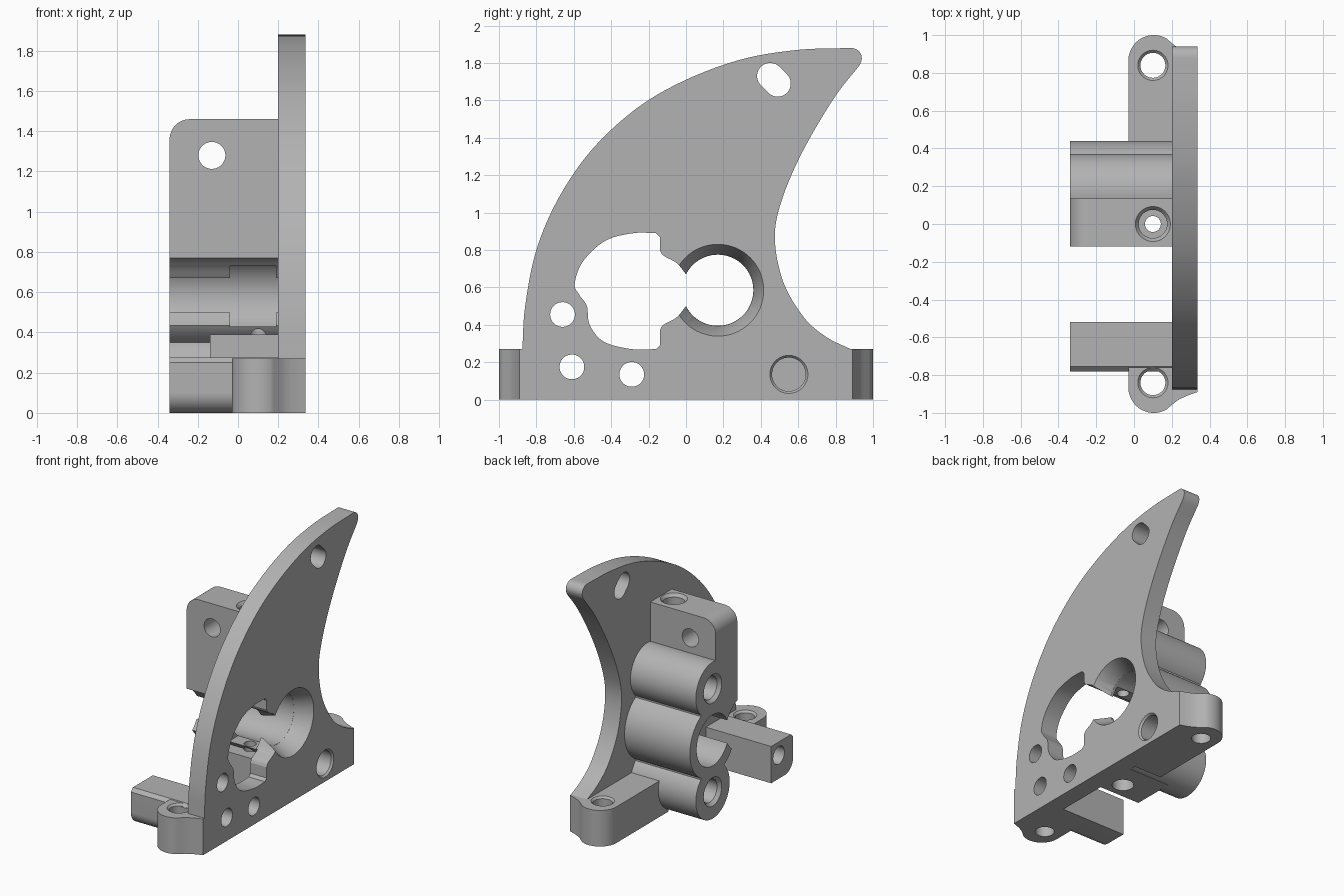
import bpy, bmesh, math
from mathutils import Vector

cube = bpy.data.objects.get("Cube")
if cube:
    bpy.data.objects.remove(cube)

grey = bpy.data.materials.new("plain grey")
grey.use_nodes = True
grey.diffuse_color = (0.45, 0.45, 0.45, 1)
grey.node_tree.nodes["Principled BSDF"].inputs["Base Color"].default_value = grey.diffuse_color


def place(axis, p, d):
    a, b = p
    return {"x": (d, a, b), "y": (a, d, b), "z": (a, b, d)}[axis]


def loft(name, axis, ring_a, lo, ring_b, hi):
    """Solid between two matching outlines along an axis."""
    bm = bmesh.new()
    a = [bm.verts.new(place(axis, p, lo)) for p in ring_a]
    b = [bm.verts.new(place(axis, p, hi)) for p in ring_b]
    bm.faces.new(a)
    bm.faces.new(b)
    n = len(a)
    for i in range(n):
        bm.faces.new((a[i], a[(i + 1) % n], b[(i + 1) % n], b[i]))
    bmesh.ops.recalc_face_normals(bm, faces=bm.faces)
    me = bpy.data.meshes.new(name)
    bm.to_mesh(me)
    bm.free()
    me.materials.append(grey)
    ob = bpy.data.objects.new(name, me)
    bpy.context.collection.objects.link(ob)
    return ob


def prism(name, axis, pts, lo, hi):
    return loft(name, axis, pts, lo, pts, hi)


def arc(c, r, start=0, end=360, n=64):
    steps = n if end - start == 360 else n + 1
    return [(c[0] + r * math.cos(math.radians(start + (end - start) * i / n)),
             c[1] + r * math.sin(math.radians(start + (end - start) * i / n)))
            for i in range(steps)]


def cyl(axis, c, r, lo, hi, r2=None, name="cutter"):
    return loft(name, axis, arc(c, r), lo, arc(c, r if r2 is None else r2), hi)


def box(name, x, y, z):
    return prism(name, "z", [(x[0], y[0]), (x[1], y[0]), (x[1], y[1]), (x[0], y[1])], *z)


def spline(pts, steps=8):
    """Smooth open curve through the points."""
    v = [Vector(p) for p in pts]
    v = [2 * v[0] - v[1]] + v + [2 * v[-1] - v[-2]]
    out = []
    for i in range(1, len(v) - 2):
        p0, p1, p2, p3 = v[i - 1:i + 3]
        for s in range(steps):
            t = s / steps
            out.append(tuple(0.5 * (2 * p1 + (p2 - p0) * t + (2 * p0 - 5 * p1 + 4 * p2 - p3) * t * t
                                    + (3 * p1 - p0 - 3 * p2 + p3) * t ** 3)))
    return out + [tuple(v[-2])]


def combine(ob, other, op):
    mod = ob.modifiers.new("shape", "BOOLEAN")
    mod.operation, mod.solver, mod.object = op, "EXACT", other
    bpy.context.view_layer.objects.active = ob
    bpy.ops.object.modifier_apply(modifier=mod.name)
    bpy.data.objects.remove(other)


def cut(ob, *others):
    for o in others:
        combine(ob, o, "DIFFERENCE")


def add(ob, *others):
    for o in others:
        combine(ob, o, "UNION")


BORE = (0.17, 0.585)
ARM_HOLE = (-0.61, 0.175)
SOCKET = (0.55, 0.135)

# Fin-shaped plate
front_edge = spline([(-0.875, 0.27), (-0.86, 0.5), (-0.8, 0.8), (-0.68, 1.08), (-0.5, 1.34),
                     (-0.26, 1.56), (0, 1.71), (0.3, 1.82), (0.6, 1.87), (0.88, 1.88)])
back_edge = spline([(0.93, 1.79), (0.79, 1.61), (0.62, 1.32), (0.51, 1.06), (0.475, 0.86),
                    (0.52, 0.63), (0.63, 0.44), (0.75, 0.335), (0.88, 0.27)])
tip = arc((0.885, 1.825), 0.055, 75, -30, 8)
fin = prism("fin_plate", "x", [(-0.87, 0)] + front_edge + tip + back_edge + [(0.87, 0)], 0.2, 0.335)

# Plate openings
window = (spline([(-0.16, 0.89), (-0.28, 0.89), (-0.43, 0.85), (-0.55, 0.74), (-0.595, 0.62),
                  (-0.57, 0.56), (-0.53, 0.5), (-0.515, 0.4), (-0.44, 0.31), (-0.29, 0.27), (-0.16, 0.27)])
          + [(-0.14, 0.29)] + spline([(-0.14, 0.37), (-0.12, 0.4), (-0.05, 0.44), (0, 0.5)])
          + [(0.05, 0.585)] + spline([(0, 0.67), (-0.05, 0.73), (-0.12, 0.77), (-0.14, 0.8)]) + [(-0.14, 0.87)])
slot = arc((0.45, 1.73), 0.07, 45, 225, 20) + arc((0.49, 1.69), 0.07, 225, 405, 20)
cut(fin, prism("cutter", "x", window, 0.1, 0.4),
    prism("cutter", "x", slot, 0.1, 0.4),
    cyl("x", BORE, 0.19, 0.1, 0.4),
    cyl("x", BORE, 0.18, 0.185, 0.345, 0.25),
    cyl("x", SOCKET, 0.09, 0.1, 0.4),
    cyl("x", SOCKET, 0.085, 0.315, 0.345, 0.11))
for c in (ARM_HOLE, (-0.66, 0.455), (-0.29, 0.135)):
    cut(fin, cyl("x", c, 0.066, 0.1, 0.4))

# Housing: tall block, three lobes along x and a foot
housing = prism("housing", "y", [(0.21, 0.7), (0.21, 1.46)] + arc((-0.24, 1.36), 0.1, 90, 180, 12)
                + [(-0.34, 0.7)], -0.12, 0.135)
add(housing, box("fill", (-0.34, 0.21), (0.05, 0.31), (0.22, 0.95)),
    cyl("x", BORE, 0.27, -0.34, 0.21, name="lobe"))
for z in (0.97, 0.2):
    add(housing, cyl("x", (0.17, z), 0.2, -0.34, 0.21, name="lobe"))
add(housing, box("foot", (-0.14, 0.21), (-0.12, 0.2), (0, 0.39)))
mouth = (spline([(-0.3, 0.77), (-0.12, 0.77), (-0.05, 0.73), (0, 0.67)]) + [(0.05, 0.585)]
         + spline([(0, 0.5), (-0.05, 0.44), (-0.12, 0.4), (-0.3, 0.4)]))
cut(housing, prism("cutter", "x", mouth, -0.5, 0.5),
    cyl("x", BORE, 0.19, -0.5, 0.5),
    box("cutter", (-0.04, 0.19), (-0.2, 0.06), (0.43, 0.73)),
    cyl("y", (-0.13, 1.28), 0.067, -0.3, 0.3),
    cyl("z", (0.1, 0), 0.042, -0.1, 1.6),
    cyl("z", (0.1, 0), 0.075, 1.0, 1.6),
    cyl("z", (0.1, 0), 0.07, 1.43, 1.47, 0.1),
    cyl("z", (0.1, 0), 0.075, -0.1, 0.2))
for z in (0.97, 0.2):
    cut(housing, cyl("x", (0.17, z), 0.085, -0.5, 0.1),
        cyl("x", (0.17, z), 0.115, -0.35, -0.31, 0.08))


# Mounting ears at both ends, with their base strips
def ear(name, side, inner):
    flare = spline([(0.18, 0.975), (0.23, 0.935), (0.28, 0.91), (0.335, 0.89)])
    pts = ([(-0.03, inner)] + arc((0.105, 0.865), 0.135, 180, 60, 20) + flare
           + [(0.335, 0.86), (0.21, 0.84), (0.21, inner)])
    ob = prism(name, "z", [(x, y * side) for x, y in pts], 0, 0.27)
    c = (0.1, 0.84 * side)
    cut(ob, cyl("z", c, 0.066, -0.1, 0.4), cyl("z", c, 0.06, 0.25, 0.28, 0.09))
    return ob


rear_ear = ear("rear_ear", 1, 0.25)
cut(rear_ear, cyl("x", SOCKET, 0.09, 0.04, 0.4))
front_ear = ear("front_ear", -1, 0.53)

# Side arm with a rounded lower front edge
arm = prism("side_arm", "x", [(-0.52, 0), (-0.52, 0.275), (-0.755, 0.275), (-0.78, 0.25)]
            + arc((-0.68, 0.1), 0.1, 180, 270, 12), -0.34, 0.21)
for ob in (arm, front_ear):
    cut(ob, cyl("x", ARM_HOLE, 0.066, -0.5, 0.5))

# Smooth the round surfaces, keep the edges crisp
for ob in (fin, housing, rear_ear, front_ear, arm):
    bpy.ops.object.select_all(action="DESELECT")
    ob.select_set(True)
    bpy.context.view_layer.objects.active = ob
    bpy.ops.object.shade_smooth_by_angle(angle=math.radians(30))
